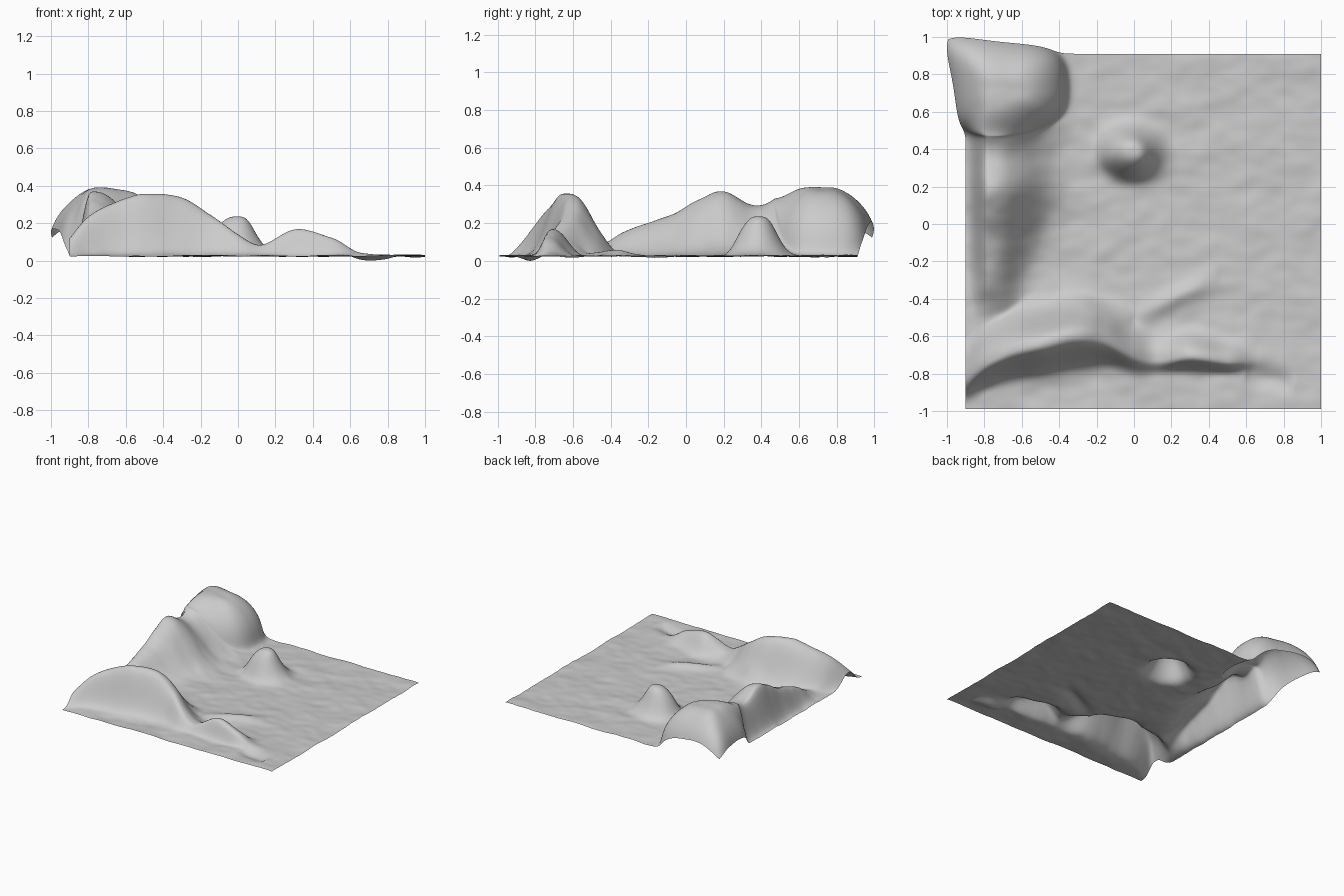
import bpy
import bmesh
import math
from mathutils import Vector, noise

cube = bpy.data.objects.get("Cube")
if cube:
    bpy.data.objects.remove(cube)

CELLS = 150
LEFT, RIGHT, FRONT, BACK = -0.9, 1.0, -0.99, 0.91

# Ridge crests: position along, sideways position, height, width below, width above
FRONT_RIDGE = [
    (-0.92, -0.84, 0.07, 0.08, 0.10), (-0.8, -0.75, 0.21, 0.09, 0.15),
    (-0.65, -0.68, 0.29, 0.10, 0.16), (-0.5, -0.645, 0.33, 0.11, 0.15),
    (-0.3, -0.60, 0.31, 0.12, 0.14), (-0.15, -0.62, 0.22, 0.10, 0.13),
    (0.0, -0.70, 0.11, 0.07, 0.14), (0.12, -0.73, 0.06, 0.05, 0.12),
    (0.3, -0.71, 0.14, 0.055, 0.10), (0.5, -0.735, 0.10, 0.045, 0.09),
    (0.66, -0.72, 0.02, 0.05, 0.08), (1.0, -0.7, 0.0, 0.05, 0.08)]
LEFT_RIDGE = [
    (-1.0, -0.76, 0.0, 0.08, 0.1), (-0.5, -0.76, 0.04, 0.08, 0.12),
    (-0.3, -0.77, 0.14, 0.07, 0.14), (-0.1, -0.78, 0.21, 0.065, 0.19),
    (0.05, -0.78, 0.29, 0.065, 0.24), (0.2, -0.78, 0.34, 0.065, 0.26),
    (0.37, -0.78, 0.27, 0.065, 0.25), (0.55, -0.77, 0.3, 0.08, 0.25),
    (0.95, -0.74, 0.1, 0.1, 0.2)]
# Low folds: start, end, height, width
FOLDS = [((0.0, -0.5), (0.46, -0.28), 0.03, 0.055),
         ((-0.42, -0.4), (0.0, -0.5), 0.035, 0.06),
         ((0.6, -0.8), (0.85, -0.86), -0.028, 0.05)]


def sample(table, t):
    """Smooth curve through the rows of a crest table."""
    t = min(max(t, table[0][0]), table[-1][0])
    i = 0
    while i < len(table) - 2 and t > table[i + 1][0]:
        i += 1
    a, b = table[i], table[i + 1]
    before, after = table[max(i - 1, 0)], table[min(i + 2, len(table) - 1)]
    span = b[0] - a[0]
    u = (t - a[0]) / span
    row = []
    for k in range(1, 5):
        ma = (b[k] - before[k]) / (b[0] - before[0]) * span
        mb = (after[k] - a[k]) / (after[0] - a[0]) * span
        row.append((2*u**3 - 3*u*u + 1) * a[k] + (u**3 - 2*u*u + u) * ma
                   + (3*u*u - 2*u**3) * b[k] + (u**3 - u*u) * mb)
    return row


def ridge(table, along, across):
    centre, height, low, high = sample(table, along)
    d = across - centre
    return max(height, 0) * math.exp(-abs(d / (low if d < 0 else high)) ** 2.4)


def fold(x, y, start, end, height, width):
    """Low swelling along a line, fading out at both ends."""
    p, a, b = Vector((x, y)), Vector(start), Vector(end)
    t = min(max((p - a).dot(b - a) / (b - a).length_squared, 0), 1)
    fade = math.sin(math.pi * t) ** 0.7 if 0 < t < 1 else 0
    return height * fade * math.exp(-((p - a.lerp(b, t)).length / width) ** 2)


def mound(x, y):
    """Steep corner mound as a share of its full height."""
    dx, dy = x + 0.68, y - 0.71
    rx = dx / (0.22 if dx < 0 else 0.25)
    tilted = dy - 0.1 * dx
    ry = tilted / (0.18 if tilted < 0 else 0.21 - 0.1 * dx)
    return math.exp(-(rx ** 4 + ry ** 4 + 0.6 * rx * rx * ry * ry))


def surface(x, y):
    hill = mound(x, y)
    parts = (ridge(FRONT_RIDGE, x, y), ridge(LEFT_RIDGE, y, x), 0.35 * hill)
    z = sum(h ** 4 for h in parts) ** 0.25
    # Freestanding boulder
    rock = math.exp(-(((x + 0.005) / 0.14) ** 2 + ((y - 0.39) / 0.122) ** 2) ** 1.4)
    z += 0.213 * rock
    z += sum(fold(x, y, *f) for f in FOLDS)
    # Wind-worn unevenness, slightly stretched
    z += 0.009 * noise.noise(Vector((x * 4 + y * 2, y * 6 - x * 2, 1)))
    z += 0.004 * noise.noise(Vector((x * 10, y * 14, 4)))
    # Bulging sides of the mound, boulder and outer corner
    out = Vector((x + 0.68, y - 0.71))
    push = out.normalized() * 0.22 * hill * (1 - hill) if out.length else out
    corner = math.exp(-((x + 0.9) ** 2 + (y - 0.91) ** 2) / 0.022)
    push = push + Vector((-0.08, 0.065)) * corner
    push = push + Vector((-0.05, -0.03)) * rock * (1 - rock)
    z += 0.07 * corner
    return Vector((x + push.x, y + push.y, z))


# Terrain sheet
mesh = bpy.data.meshes.new("terrain")
bm = bmesh.new()
bmesh.ops.create_grid(bm, x_segments=CELLS, y_segments=CELLS, size=1)
for v in bm.verts:
    x = LEFT + (v.co.x + 1) / 2 * (RIGHT - LEFT)
    y = FRONT + (v.co.y + 1) / 2 * (BACK - FRONT)
    v.co = surface(x, y)
lowest = min(v.co.z for v in bm.verts)
for v in bm.verts:
    v.co.z -= lowest
for f in bm.faces:
    f.smooth = True
bm.to_mesh(mesh)
bm.free()
terrain = bpy.data.objects.new("terrain", mesh)
bpy.context.collection.objects.link(terrain)

# Stone grey
stone = bpy.data.materials.new("stone_grey")
stone.use_nodes = True
stone.diffuse_color = (0.6, 0.6, 0.6, 1)
stone.node_tree.nodes["Principled BSDF"].inputs["Base Color"].default_value = (0.6, 0.6, 0.6, 1)
mesh.materials.append(stone)
